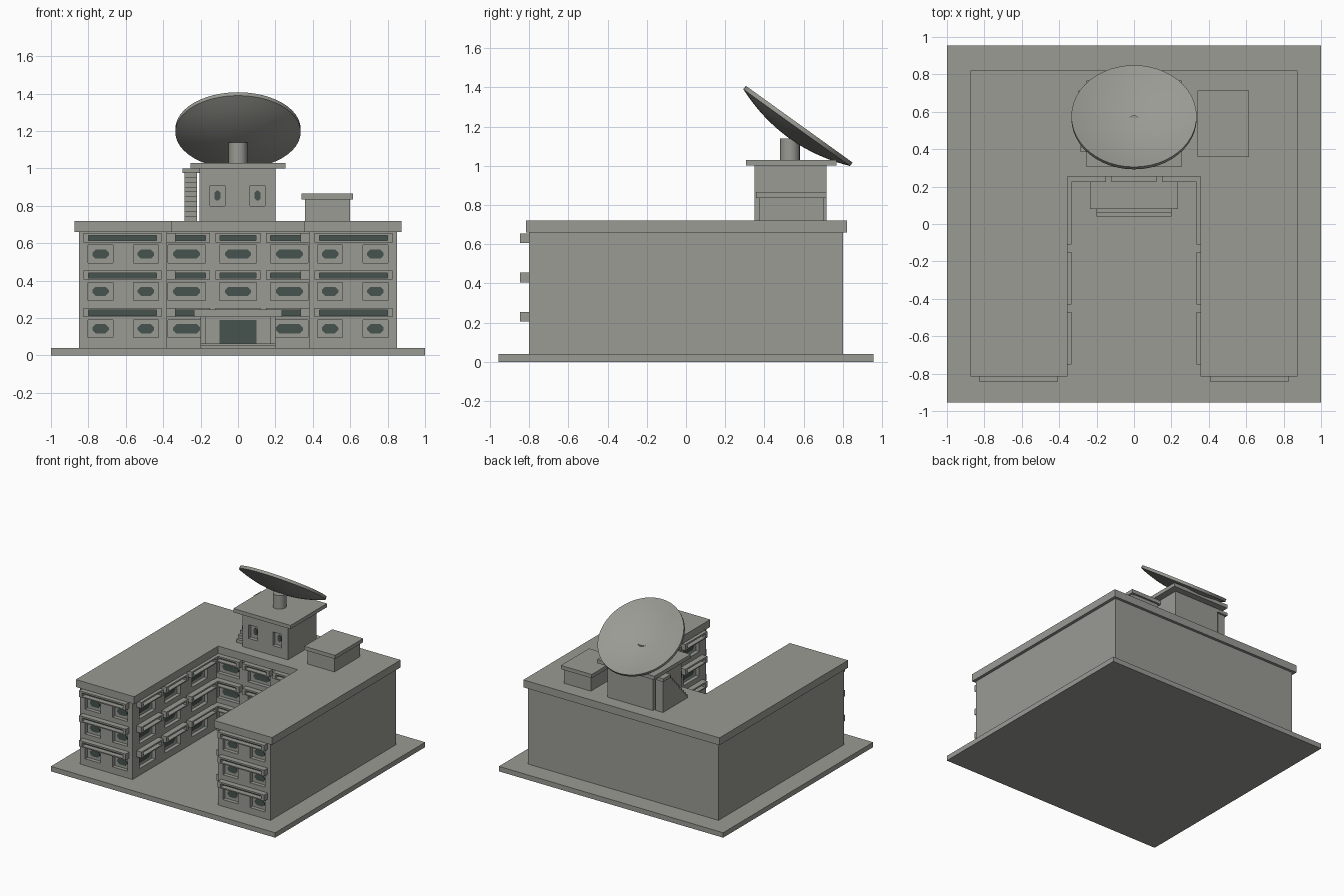
import bpy, bmesh, math
from mathutils import Matrix, Vector

if "Cube" in bpy.data.objects:
    bpy.data.objects.remove(bpy.data.objects["Cube"])


def material(name, rgb):
    m = bpy.data.materials.new(name)
    m.diffuse_color = (*rgb, 1)
    m.use_nodes = True
    m.node_tree.nodes["Principled BSDF"].inputs["Base Color"].default_value = m.diffuse_color
    return m


CONCRETE = material("concrete grey", (0.325, 0.325, 0.298))
GLASS = material("dark green glass", (0.062, 0.088, 0.078))


def finish(bm, name, mat=CONCRETE):
    bmesh.ops.recalc_face_normals(bm, faces=bm.faces)
    me = bpy.data.meshes.new(name)
    bm.to_mesh(me)
    bm.free()
    me.materials.append(mat)
    ob = bpy.data.objects.new(name, me)
    bpy.context.collection.objects.link(ob)
    return ob


def add_box(bm, x0, x1, y0, y1, z0, z1, frame=Matrix()):
    m = Matrix.Translation(((x0 + x1) / 2, (y0 + y1) / 2, (z0 + z1) / 2))
    m = frame @ m @ Matrix.Diagonal((x1 - x0, y1 - y0, z1 - z0, 1))
    bmesh.ops.create_cube(bm, size=1, matrix=m)


def box(name, *dims, mat=CONCRETE):
    bm = bmesh.new()
    add_box(bm, *dims)
    return finish(bm, name, mat)


def add_prism(bm, pts, offset):
    face = bm.faces.new([bm.verts.new(p) for p in pts])
    ext = bmesh.ops.extrude_face_region(bm, geom=[face])["geom"]
    bmesh.ops.translate(bm, vec=offset,
                        verts=[v for v in ext if isinstance(v, bmesh.types.BMVert)])


def u_plan(name, out, back, front, inner, court, z0, z1):
    pts = [(-out, front), (-inner, front), (-inner, court), (inner, court),
           (inner, front), (out, front), (out, back), (-out, back)]
    bm = bmesh.new()
    add_prism(bm, [(x, y, z0) for x, y in pts], Vector((0, 0, z1 - z0)))
    return finish(bm, name)


def carve(ob, cutter_bm):
    cutter = finish(cutter_bm, "window_cutter")
    cutter.hide_render = True
    mod = ob.modifiers.new("windows", "BOOLEAN")
    mod.object = cutter
    mod.solver = "EXACT"
    bpy.context.view_layer.objects.active = ob
    bpy.ops.object.modifier_apply(modifier=mod.name)
    bpy.data.objects.remove(cutter)


DEPTH = 0.03


def window(cut, glass, frame, u, z0, w, h, gw, gh, c):
    """Recess in a wall with an eight-sided pane on its back face."""
    add_box(cut, u - w / 2, u + w / 2, -0.03, DEPTH, z0, z0 + h, frame)
    z = z0 + h / 2
    a, b = gw / 2, gh / 2
    outline = [(-a, -b + c), (-a + c, -b), (a - c, -b), (a, -b + c),
               (a, b - c), (a - c, b), (-a + c, b), (-a, b - c)]
    pts = [frame @ Vector((u + p, DEPTH + 0.002, z + q)) for p, q in outline]
    add_prism(glass, pts, frame.to_3x3() @ Vector((0, -0.006, 0)))


def lintel(bm, glass, frame, u0, u1, z0):
    """Hollow ledge box, open at the front, with a glass strip behind."""
    t, z1, d = 0.025, z0 + 0.05, -0.045
    add_box(bm, u0, u1, d, 0.005, z0, z0 + 0.009, frame)
    add_box(bm, u0, u1, d, 0.005, z1 - 0.013, z1, frame)
    add_box(bm, u0, u0 + t, d, 0.005, z0 + 0.009, z1 - 0.013, frame)
    add_box(bm, u1 - t, u1, d, 0.005, z0 + 0.009, z1 - 0.013, frame)
    add_box(glass, u0 + t, u1 - t, -0.004, 0.002, z0 + 0.009, z1 - 0.013, frame)


# Ground slab, U-shaped walls and roof
box("ground_slab", -1, 1, -0.955, 0.955, 0, 0.04)
walls = u_plan("walls", 0.85, 0.80, -0.80, 0.38, 0.27, 0.035, 0.665)
u_plan("roof", 0.874, 0.822, -0.815, 0.355, 0.255, 0.66, 0.72)

# Wall frames: local x runs along the wall, local -y points outwards
front = Matrix.Translation((0, -0.80, 0))
court = Matrix.Translation((0, 0.27, 0))
left = Matrix.Translation((-0.38, 0, 0)) @ Matrix.Rotation(math.pi / 2, 4, "Z")
right = Matrix.Translation((0.38, 0, 0)) @ Matrix.Rotation(-math.pi / 2, 4, "Z")

# Windows and ledges on three floors
cut, glass, ledges = bmesh.new(), bmesh.new(), bmesh.new()
for floor in range(3):
    zw, zl = 0.095 + 0.2 * floor, 0.205 + 0.2 * floor
    for s in (-1, 1):
        for u in (0.492, 0.735):
            window(cut, glass, front, s * u, zw, 0.135, 0.095, 0.088, 0.05, 0.018)
        lintel(ledges, glass, front, min(s * 0.41, s * 0.825), max(s * 0.41, s * 0.825), zl)
        window(cut, glass, court, s * 0.275, zw, 0.2, 0.095, 0.145, 0.05, 0.018)
        lintel(ledges, glass, court, min(s * 0.15, s * 0.375), max(s * 0.15, s * 0.375), zl)
    if floor:
        window(cut, glass, court, 0, zw, 0.2, 0.095, 0.14, 0.05, 0.018)
    lintel(ledges, glass, court, -0.12, 0.12, zl)
    for frame, s in ((left, 1), (right, -1)):
        for y0, y1 in ((-0.75, -0.47), (-0.43, -0.15), (-0.11, 0.225)):
            a, b = sorted((s * y0, s * y1))
            lintel(ledges, glass, frame, a, b, zl)
            window(cut, glass, frame, (a + b) / 2, zw, 0.2, 0.095, 0.145, 0.05, 0.018)
carve(walls, cut)
finish(ledges, "window_ledges")

# Entrance porch with canopy, door and steps
porch = bmesh.new()
for s in (-1, 1):
    add_box(porch, min(s * 0.175, s * 0.2), max(s * 0.175, s * 0.2), 0.1, 0.275, 0.04, 0.206)
add_box(porch, -0.175, 0.175, 0.13, 0.275, 0.04, 0.206)
finish(porch, "entrance_porch")
box("entrance_canopy", -0.235, 0.235, 0.08, 0.275, 0.205, 0.245)
box("entrance_door", -0.1, 0.1, 0.126, 0.132, 0.065, 0.19, mat=GLASS)
box("lower_step", -0.2, 0.2, 0.04, 0.14, 0.04, 0.053)
box("upper_step", -0.2, 0.2, 0.06, 0.14, 0.053, 0.065)

# Roof tower
tower = box("tower", -0.205, 0.2, 0.35, 0.715, 0.715, 1.005)
cut = bmesh.new()
tower_front = Matrix.Translation((0, 0.35, 0))
for u in (-0.11, 0.105):
    window(cut, glass, tower_front, u, 0.8, 0.08, 0.11, 0.032, 0.055, 0.012)
carve(tower, cut)
finish(glass, "window_glass", GLASS)
box("tower_roof", -0.255, 0.255, 0.305, 0.768, 1.0, 1.03)

# Small roof hut
box("hut", 0.358, 0.598, 0.375, 0.7, 0.715, 0.84)
box("hut_roof", 0.34, 0.615, 0.358, 0.715, 0.835, 0.865)

# Outside stair climbing beside the tower
stair = bmesh.new()
N = 10
profile = [(0.70, 0.715), (0.385, 0.715)]
for i in range(N):
    z = 0.72 + 0.26 * (i + 1) / N
    profile += [(0.385 + 0.024 * i, z), (0.385 + 0.024 * (i + 1), z)]
profile.append((0.70, profile[-1][1]))
add_prism(stair, [(-0.285, y, z) for y, z in profile], Vector((0.065, 0, 0)))
finish(stair, "tower_stair")
box("stair_landing", -0.298, -0.2, 0.62, 0.715, 0.975, 1.0)

# Dish post
bm = bmesh.new()
bmesh.ops.create_cone(bm, cap_ends=True, segments=24, radius1=0.05, radius2=0.05,
                      depth=0.115, matrix=Matrix.Translation((0, 0.53, 1.0825)))
post = finish(bm, "dish_post")

# Dish: turned bowl profile, tilted backwards
R, RINGS, SEG = 0.335, 8, 48
under = [(R * i / RINGS, -0.088 + 0.066 * (i / RINGS) ** 2) for i in range(RINGS + 1)]
inside = [(r, z + 0.022) for r, z in reversed(under)]
bm = bmesh.new()
vs = [bm.verts.new((r, 0, z)) for r, z in under + inside]
edges = [bm.edges.new(p) for p in zip(vs, vs[1:])]
bmesh.ops.spin(bm, geom=vs + edges, cent=(0, 0, 0), axis=(0, 0, 1),
               angle=math.tau, steps=SEG)
bmesh.ops.remove_doubles(bm, verts=bm.verts, dist=0.0005)
bm.transform(Matrix.Translation((0, 0.577, 1.212)) @ Matrix.Rotation(math.radians(-35.7), 4, "X"))
dish = finish(bm, "dish")

# Smooth the round parts only
for ob in (post, dish):
    bpy.ops.object.select_all(action="DESELECT")
    ob.select_set(True)
    bpy.context.view_layer.objects.active = ob
    bpy.ops.object.shade_smooth_by_angle(angle=math.radians(35))
